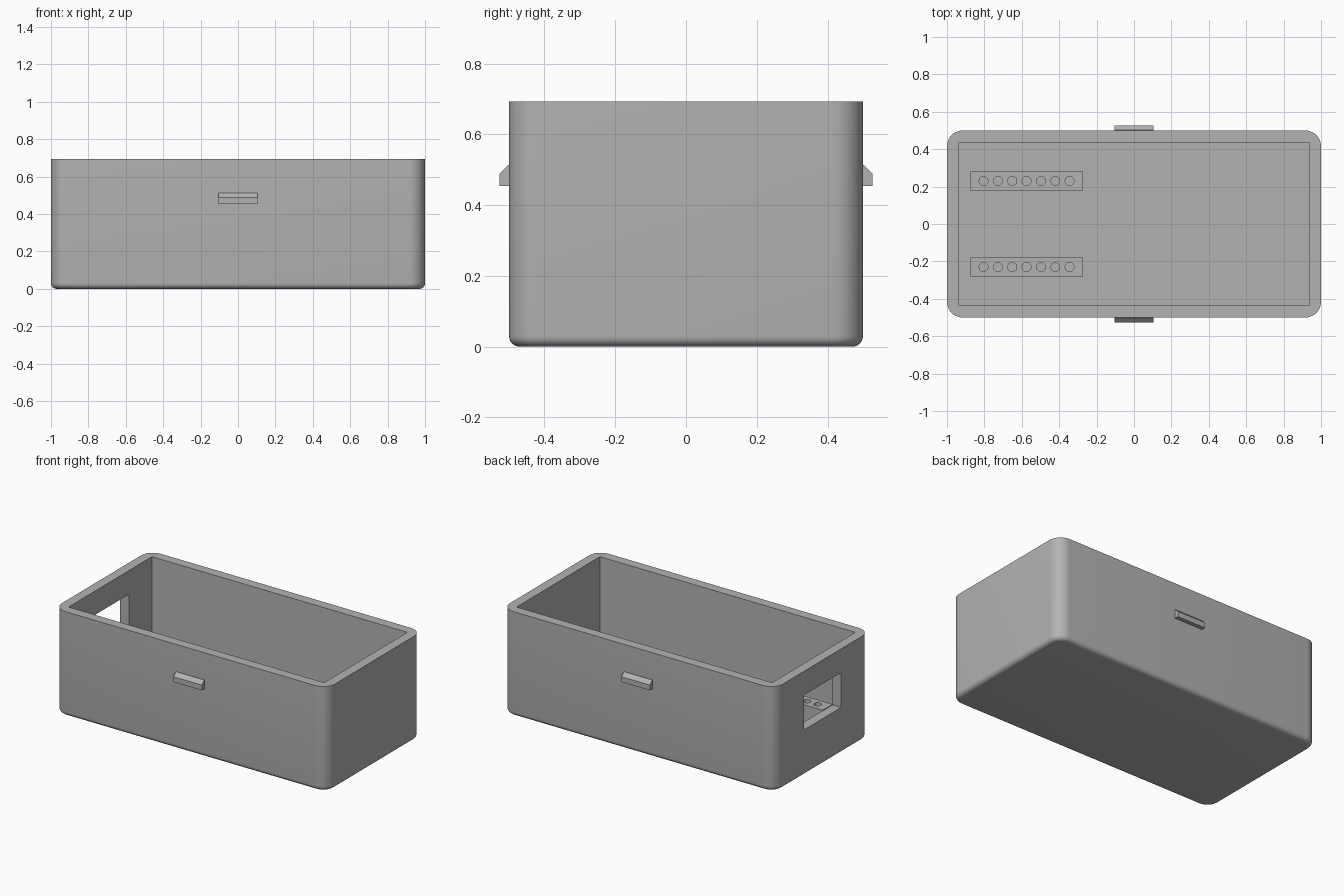
import bpy, bmesh
from math import radians
from mathutils import Matrix, Vector

cube = bpy.data.objects.get("Cube")
if cube:
    bpy.data.objects.remove(cube, do_unlink=True)

grey = bpy.data.materials.new("plain grey")
grey.use_nodes = True
colour = (0.45, 0.45, 0.45, 1)
grey.diffuse_color = colour
grey.node_tree.nodes["Principled BSDF"].inputs["Base Color"].default_value = colour

HEIGHT, WALL = 0.693, 0.064


def add_object(name, bm):
    bmesh.ops.recalc_face_normals(bm, faces=bm.faces)
    mesh = bpy.data.meshes.new(name)
    bm.to_mesh(mesh)
    bm.free()
    mesh.materials.append(grey)
    ob = bpy.data.objects.new(name, mesh)
    bpy.context.collection.objects.link(ob)
    return ob


def box_mesh(low, high):
    low, high = Vector(low), Vector(high)
    bm = bmesh.new()
    bmesh.ops.create_cube(bm, size=1, matrix=Matrix.Translation((low + high) / 2)
                          @ Matrix.Diagonal((*(high - low), 1)))
    return bm


def activate(ob):
    bpy.ops.object.select_all(action="DESELECT")
    ob.select_set(True)
    bpy.context.view_layer.objects.active = ob


def cut(target, cutter):
    cutter.hide_render = True
    mod = target.modifiers.new("cut", "BOOLEAN")
    mod.operation, mod.solver, mod.object = "DIFFERENCE", "EXACT", cutter
    activate(target)
    bpy.ops.object.modifier_apply(modifier=mod.name)
    bpy.data.objects.remove(cutter, do_unlink=True)


def smooth(ob):
    activate(ob)
    bpy.ops.object.shade_smooth_by_angle(angle=radians(35))


# Case: rounded upright corners, then a small fillet round the base
bm = box_mesh((-1, -0.5, 0), (1, 0.5, HEIGHT))
upright = [e for e in bm.edges if abs(e.verts[0].co.z - e.verts[1].co.z) > 0.1]
bmesh.ops.bevel(bm, geom=upright, offset=0.085, segments=10, profile=0.5, affect="EDGES")
base = [e for e in bm.edges if all(v.co.z < 0.001 for v in e.verts)]
bmesh.ops.bevel(bm, geom=base, offset=0.03, segments=6, profile=0.5, affect="EDGES")
case = add_object("case", bm)

# Square-cornered cavity and the connector window in the end wall
cut(case, add_object("cavity_cutter", box_mesh(
    (WALL - 1, WALL - 0.5, WALL), (1 - WALL, 0.5 - WALL, 1))))
cut(case, add_object("window_cutter", box_mesh((-1.1, -0.195, 0.305), (-0.9, 0.195, 0.535))))
smooth(case)

# Socket strips on the floor, each with a row of seven round holes
for side, name in ((-1, "front_socket_strip"), (1, "back_socket_strip")):
    y = side * 0.23
    strip = add_object(name, box_mesh((-0.877, y - 0.051, WALL - 0.005), (-0.273, y + 0.051, 0.26)))
    bm = bmesh.new()
    for i in range(7):
        bmesh.ops.create_cone(bm, cap_ends=True, segments=24, radius1=0.024, radius2=0.024,
                              depth=0.4, matrix=Matrix.Translation((-0.804 + i * 0.0766, y, 0.27)))
    cut(strip, add_object("hole_cutter", bm))
    smooth(strip)

# Snap catches on the long walls: wedge profile extruded along x
for side, name in ((-1, "front_catch"), (1, "back_catch")):
    profile = [(0.49, 0.454), (0.527, 0.454), (0.527, 0.489), (0.502, 0.513), (0.49, 0.513)]
    bm = bmesh.new()
    face = bm.faces.new([bm.verts.new((-0.104, side * y, z)) for y, z in profile])
    new = bmesh.ops.extrude_face_region(bm, geom=[face])["geom"]
    bmesh.ops.translate(bm, vec=(0.208, 0, 0),
                        verts=[v for v in new if isinstance(v, bmesh.types.BMVert)])
    add_object(name, bm)
